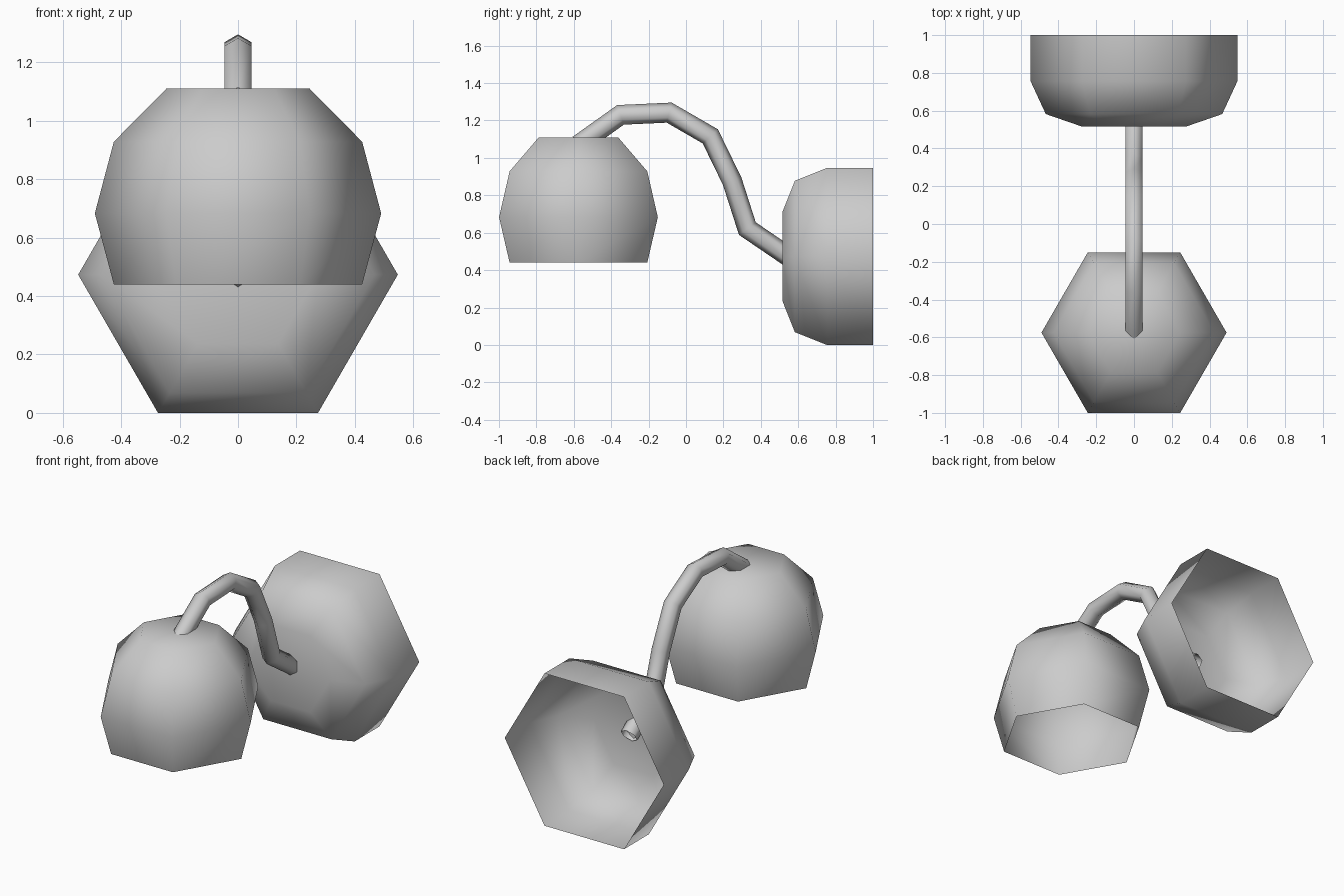
import bpy, bmesh
from math import cos, sin, pi
from mathutils import Vector

if "Cube" in bpy.data.objects:
    bpy.data.objects.remove(bpy.data.objects["Cube"])

SIDES = 6
X = Vector((1, 0, 0))


def skin_rings(name, rings, cap_last=False):
    """Join successive hexagonal rings into a smooth-shaded open shell."""
    bm = bmesh.new()
    loops = [[bm.verts.new(p) for p in ring] for ring in rings]
    for a, b in zip(loops, loops[1:]):
        for i in range(SIDES):
            j = (i + 1) % SIDES
            bm.faces.new((a[i], a[j], b[j], b[i]))
    if cap_last:
        bm.faces.new(loops[-1])
    bmesh.ops.recalc_face_normals(bm, faces=bm.faces)
    for f in bm.faces:
        f.smooth = True
    mesh = bpy.data.meshes.new(name)
    bm.to_mesh(mesh)
    bm.free()
    obj = bpy.data.objects.new(name, mesh)
    bpy.context.collection.objects.link(obj)
    return obj


def dome(name, base, axis, side, profile):
    """Hexagonal dome: profile is (radius, distance along axis) from the open rim."""
    base, axis, side = Vector(base), Vector(axis), Vector(side)
    rings = [[base + axis * h + r * (X * cos(2 * pi * i / SIDES) + side * sin(2 * pi * i / SIDES))
              for i in range(SIDES)] for r, h in profile]
    return skin_rings(name, rings, cap_last=True)


def tube(name, path, radius):
    """Mitred hexagonal tube along a path in the yz plane, with a corner on top."""
    pts = [Vector((0, y, z)) for y, z in path]
    dirs = [(b - a).normalized() for a, b in zip(pts, pts[1:])]
    rings = []
    for k, p in enumerate(pts):
        d0, d1 = dirs[max(k - 1, 0)], dirs[min(k, len(dirs) - 1)]
        t = (d0 + d1).normalized()
        up = X.cross(t) / t.dot(d0)
        rings.append([p + radius * (up * cos(2 * pi * i / SIDES) + X * sin(2 * pi * i / SIDES))
                      for i in range(SIDES)])
    return skin_rings(name, rings)


# Lamp shade, open at the bottom
dome("lamp_shade", (0, -0.575, 0.44), (0, 0, 1), (0, 1, 0),
     [(0.425, 0), (0.49, 0.243), (0.425, 0.488), (0.245, 0.67)])

# Wall mount, open at the back
dome("wall_mount", (0, 1, 0.473), (0, -1, 0), (0, 0, 1),
     [(0.547, 0), (0.547, 0.245), (0.467, 0.418), (0.273, 0.485)])

# Curved arm between the shade and the mount
tube("curved_arm",
     [(-0.575, 1.07), (-0.35, 1.23), (-0.09, 1.242), (0.13, 1.115),
      (0.247, 0.875), (0.328, 0.622), (0.56, 0.464)], 0.053)
